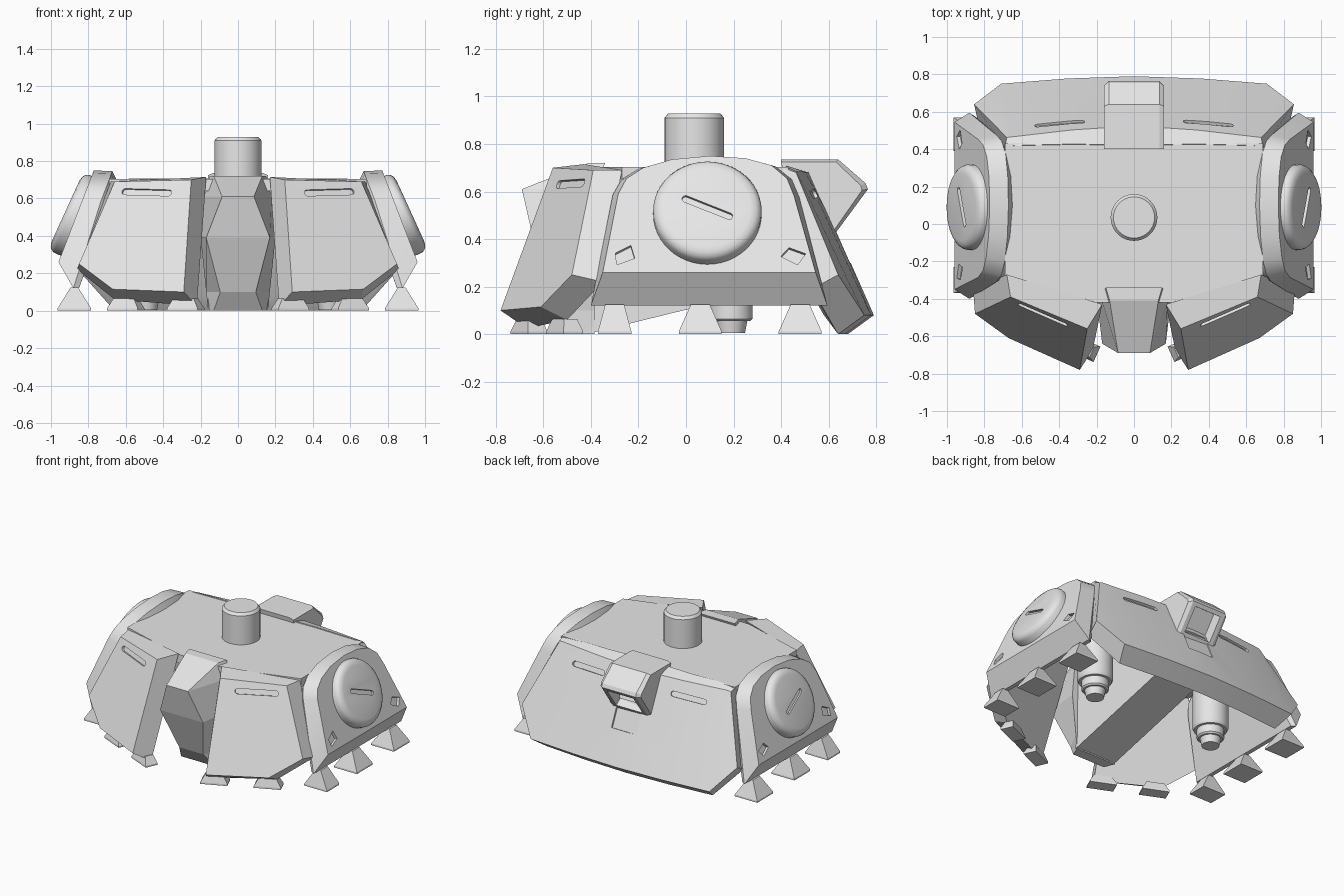
import bpy
import bmesh
from math import cos, sin, pi, radians
from mathutils import Vector, Matrix
from mathutils.bvhtree import BVHTree

cube = bpy.data.objects.get("Cube")
if cube:
    bpy.data.objects.remove(cube, do_unlink=True)

# One plain colour for everything
GREY = (0.8, 0.8, 0.8, 1)
grey = bpy.data.materials.new("plain_grey")
grey.use_nodes = True
grey.diffuse_color = GREY
for node in grey.node_tree.nodes:
    if node.type == 'BSDF_PRINCIPLED':
        node.inputs["Base Color"].default_value = GREY


def add_object(name, mesh):
    obj = bpy.data.objects.new(name, mesh)
    bpy.context.collection.objects.link(obj)
    return obj


def activate(obj):
    for other in bpy.context.selected_objects:
        other.select_set(False)
    obj.select_set(True)
    bpy.context.view_layer.objects.active = obj


def smooth(obj):
    activate(obj)
    bpy.ops.object.shade_smooth_by_angle(angle=radians(28))


def loft(name, rings):
    """Closed solid through rings that have equal point counts."""
    bm = bmesh.new()
    loops = [[bm.verts.new(p) for p in ring] for ring in rings]
    n = len(loops[0])
    for a, b in zip(loops, loops[1:]):
        for i in range(n):
            j = (i + 1) % n
            bm.faces.new((a[i], a[j], b[j], b[i]))
    bm.faces.new(loops[0])
    bm.faces.new(loops[-1])
    bmesh.ops.recalc_face_normals(bm, faces=bm.faces)
    mesh = bpy.data.meshes.new(name)
    bm.to_mesh(mesh)
    bm.free()
    mesh.materials.append(grey)
    return add_object(name, mesh)


def frame(centre, normal, along):
    n = Vector(normal).normalized()
    u = Vector(along)
    u = (u - n * u.dot(n)).normalized()
    rot = Matrix((u, n.cross(u), n)).transposed()
    return Matrix.Translation(centre) @ rot.to_4x4()


def lathe(name, profile, place, sides=40):
    """Spin (radius, height) points about the local z axis of a frame."""
    turn = [2 * pi * i / sides for i in range(sides)]
    obj = loft(name, [[place @ Vector((r * cos(t), r * sin(t), h)) for t in turn]
                      for r, h in profile])
    smooth(obj)
    return obj


def capsule(length, width):
    r, d = width / 2, (length - width) / 2
    pts = []
    for side in (1, -1):
        for i in range(7):
            t = -pi / 2 + pi * i / 6
            pts.append((side * (d + r * cos(t)), side * r * sin(t)))
    return pts


def rectangle(a, b):
    return [(-a, -b), (a, -b), (a, b), (-a, b)]


def recess(target, near, along, outline, depth):
    """Sink an outline into the nearest face of a part."""
    mesh = target.data
    tree = BVHTree.FromPolygons([v.co for v in mesh.vertices],
                                [tuple(p.vertices) for p in mesh.polygons])
    spot, normal, _, _ = tree.find_nearest(Vector(near))
    place = frame(spot, normal, along)
    cutter = loft("cutter", [[place @ Vector((x, y, h)) for x, y in outline]
                             for h in (-depth, 0.03)])
    cutter.hide_render = True
    mod = target.modifiers.new("recess", 'BOOLEAN')
    mod.operation = 'DIFFERENCE'
    mod.solver = 'EXACT'
    mod.object = cutter
    activate(target)
    bpy.ops.object.modifier_apply(modifier=mod.name)
    bpy.data.objects.remove(cutter, do_unlink=True)


def mirror_copy(obj):
    mesh = obj.data.copy()
    mesh.transform(Matrix.Scale(-1, 4, (1, 0, 0)))
    mesh.flip_normals()
    add_object(obj.name.replace("left", "right"), mesh)


def foot(name, x, y, along, low, high, top):
    """Small flared foot: low and high are half sizes at floor and top."""
    u = Vector(along).normalized()
    v = Vector((-u.y, u.x, 0))
    obj = loft(name, [[Vector((x, y, z)) + u * a + v * b for a, b in rectangle(*size)]
                      for z, size in ((0, low), (0.012, low), (top, high))])
    mirror_copy(obj)


def flip(ring):
    return [(-x, y, z) for x, y, z in ring]


# Top plate
half = [(0.69, 0.43), (0.69, -0.27), (0.2, -0.42)]
outline = half + [(-x, y) for x, y in reversed(half)]
loft("top_plate", [[(x, y, z) for x, y in outline] for z in (0.64, 0.703)])

# Back panel, gently bowed with cut lower corners, hollow underneath
middle = [(0, 0.42, 0.71), (0, 0.525, 0.68), (0, 0.79, 0.08),
          (0, 0.68, 0), (0, 0.62, 0.08), (0, 0.4, 0.64)]
corner = [(0.64, 0.42, 0.705), (0.66, 0.465, 0.685), (0.71, 0.75, 0.08),
          (0.66, 0.64, 0), (0.64, 0.58, 0.08), (0.6, 0.38, 0.64)]
end = [(0.69, 0.41, 0.7), (0.68, 0.463, 0.68), (0.855, 0.64, 0.25),
       (0.83, 0.53, 0.19), (0.8, 0.5, 0.22), (0.66, 0.36, 0.64)]
quarter = [(Vector(a) + Vector(b)) / 2 + Vector((0, 0.008, 0)) for a, b in zip(middle, corner)]
sections = [quarter, corner, end]
back_panel = loft("back_panel", [flip(s) for s in reversed(sections)] + [middle] + sections)
for side in (1, -1):
    recess(back_panel, (side * 0.4, 0.56, 0.6), (1, -0.04 * side, 0),
           capsule(0.27, 0.035), 0.015)
recess(back_panel, (0.01, 0.67, 0.4), (1, 0, 0), rectangle(0.1, 0.1), 0.012)
smooth(back_panel)

# Rear box with a recessed lower face
box = [(0.4, 0.735), (0.64, 0.735), (0.755, 0.635), (0.765, 0.61), (0.61, 0.4), (0.45, 0.45)]
trim = [(0.4, 0.725), (0.63, 0.725), (0.735, 0.625), (0.74, 0.605), (0.61, 0.42), (0.45, 0.46)]
rear_box = loft("rear_box", [[(x, y, z) for y, z in p] for x, p in
                             ((-0.16, trim), (-0.135, box), (0.135, box), (0.16, trim))])
recess(rear_box, (0, 0.7, 0.51), (1, 0, 0), rectangle(0.105, 0.09), 0.08)

# Side panels with an arched top edge and a lower chamfer
arch = [(-0.35, 0.26), (-0.285, 0.59), (-0.25, 0.655), (-0.18, 0.7), (-0.06, 0.735),
        (0.1, 0.75), (0.25, 0.74), (0.36, 0.71), (0.425, 0.655), (0.455, 0.58), (0.545, 0.26)]
face = [(0.96 - (z - 0.26) * 0.385, y, z) for y, z in arch]
rim = [(x - 0.1, y + (y - 0.1) * 0.06, z - 0.004) for x, y, z in face]
rim[0], rim[-1] = (0.88, -0.4, 0.12), (0.88, 0.595, 0.12)
inner = [(x - 0.03, 0.1 + (y - 0.1) * 0.96, z - (0.06 if z > 0.5 else 0)) for x, y, z in rim]
side_panel = loft("left_side_panel", [face, rim, inner])
for y, tilt in ((-0.26, 0.5), (0.45, -0.5)):
    recess(side_panel, (0.93, y, 0.33), (0, 1, tilt),
           [(-0.045, -0.025), (0.035, -0.03), (0.045, 0.03), (-0.03, 0.025)], 0.02)
smooth(side_panel)
mirror_copy(side_panel)

# Round side covers
place = frame((0.922, 0.09, 0.533), (0.91, 0, 0.415), (0, 1, 0))
cover = lathe("left_round_cover", [(0.228, -0.1), (0.228, -0.035), (0.22, -0.018),
                                   (0.205, -0.006), (0.18, 0)], place, 48)
recess(cover, place.translation, (0, 1, -0.48), capsule(0.23, 0.03), 0.015)
smooth(cover)
mirror_copy(cover)

# Front skirts
front = [(0.25, -0.56, 0.7), (0.66, -0.39, 0.69), (0.85, -0.48, 0.25),
         (0.67, -0.61, 0.115), (0.29, -0.78, 0.1)]
rear = [(0.17, -0.43, 0.715), (0.68, -0.27, 0.69), (0.86, -0.35, 0.22),
        (0.66, -0.5, 0.06), (0.22, -0.67, 0.025)]
skirt = loft("left_front_skirt", [front, rear])
recess(skirt, (0.49, -0.49, 0.635), (0.41, 0.17, 0.015), capsule(0.29, 0.035), 0.015)
mirror_copy(skirt)

# Faceted centre guard: height, front y, front and back half widths
guard = [(0, -0.46, 0.13, 0.16), (0.1, -0.53, 0.095, 0.17), (0.39, -0.64, 0.17, 0.2),
         (0.61, -0.69, 0.085, 0.18), (0.72, -0.41, 0.13, 0.15)]
loft("centre_guard", [[(-f, y, z), (f, y, z), (b, max(-0.385, y + 0.07), z),
                       (-b, max(-0.385, y + 0.07), z)] for z, y, f, b in guard])

# Inner block joining the guard to the back
loft("inner_block", [
    [(-0.16, -0.4, 0.005), (0.16, -0.4, 0.005), (0.15, -0.39, 0.68), (-0.15, -0.39, 0.68)],
    [(-0.16, 0.6, 0.25), (0.16, 0.6, 0.25), (0.16, 0.42, 0.66), (-0.16, 0.42, 0.66)]])

# Post on top
lathe("top_post", [(0.125, 0.66), (0.125, 0.91), (0.11, 0.928)],
      Matrix.Translation((0, 0.035, 0)))

# Leg joints below
joint = lathe("left_leg_joint", [(0.118, 0.68), (0.118, 0.14), (0.108, 0.12), (0.09, 0.12),
                                 (0.09, 0.065), (0.08, 0.055), (0.068, 0.055), (0.058, 0.005)],
              Matrix.Translation((0.49, 0.19, 0)))
mirror_copy(joint)

# Feet under the sides and the front skirts
for i, (y, size) in enumerate(((-0.3, 0.07), (0.06, 0.09), (0.48, 0.09))):
    foot("left_side_foot_%d" % (i + 1), 0.875, y, (1, 0, 0), (0.09, size), (0.02, 0.04), 0.125)
for i, (x, y) in enumerate(((0.28, -0.66), (0.6, -0.51))):
    foot("left_skirt_foot_%d" % (i + 1), x, y, (0.9, 0.4, 0), (0.09, 0.045), (0.06, 0.03), 0.065)
